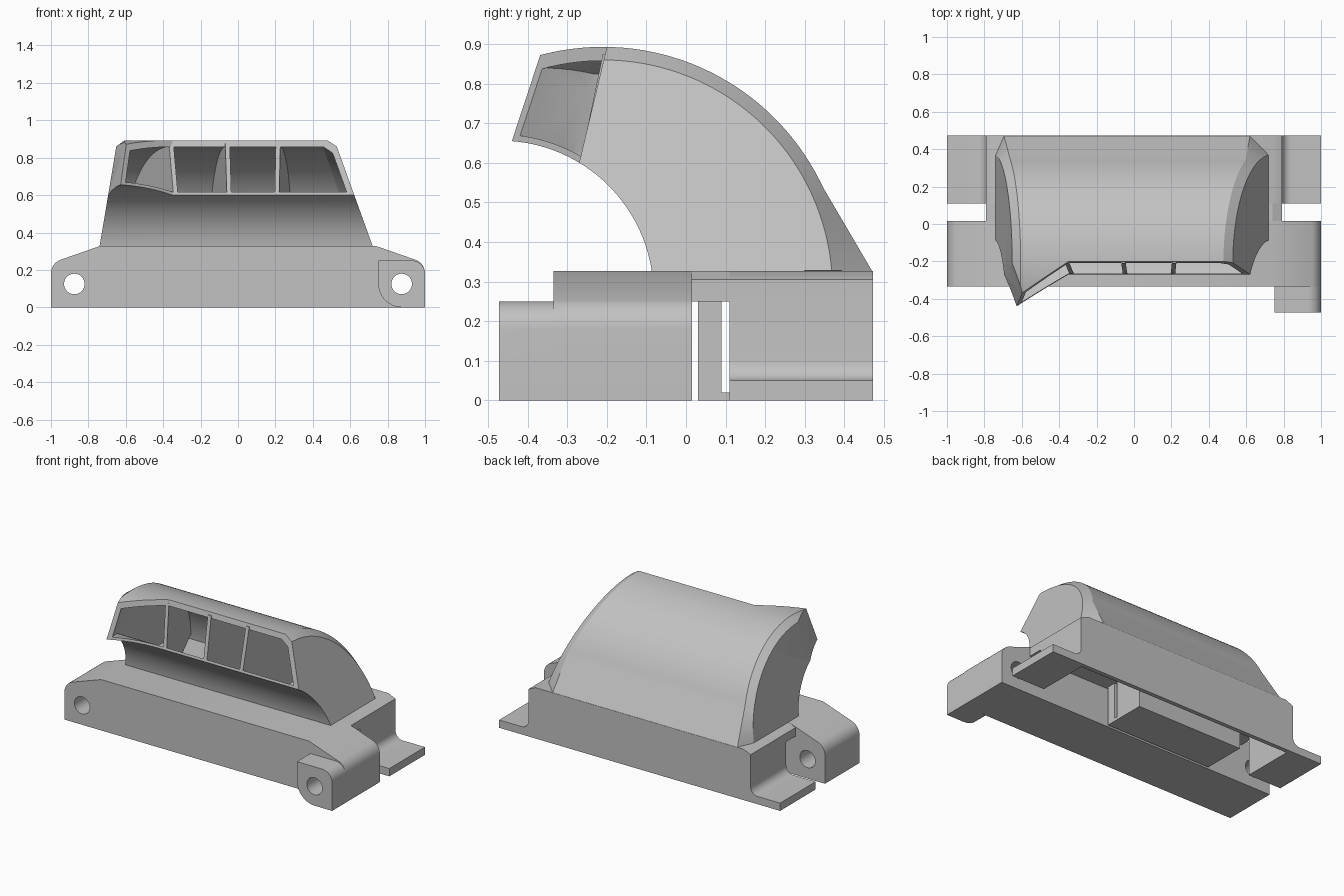
import bpy, bmesh
from math import sin, cos, radians

if "Cube" in bpy.data.objects:
    bpy.data.objects.remove(bpy.data.objects["Cube"])

grey = bpy.data.materials.new("plain grey")
grey.use_nodes = True
grey.diffuse_color = (0.54, 0.54, 0.54, 1)
grey.node_tree.nodes["Principled BSDF"].inputs["Base Color"].default_value = grey.diffuse_color


def loft(name, rings):
    """Closed solid skinned over a list of equal-length rings."""
    bm = bmesh.new()
    rows = [[bm.verts.new(p) for p in r] for r in rings]
    n = len(rows[0])
    for a, b in zip(rows, rows[1:]):
        for i in range(n):
            bm.faces.new((a[i], a[(i + 1) % n], b[(i + 1) % n], b[i]))
    bm.faces.new(rows[0])
    bm.faces.new(rows[-1])
    bmesh.ops.recalc_face_normals(bm, faces=bm.faces)
    me = bpy.data.meshes.new(name)
    bm.to_mesh(me)
    bm.free()
    me.materials.append(grey)
    ob = bpy.data.objects.new(name, me)
    bpy.context.collection.objects.link(ob)
    return ob


def extrude_y(name, outline, y0, y1):
    return loft(name, [[(x, y, z) for x, z in outline] for y in (y0, y1)])


def leaning(name, outline, x_lean=0.0):
    """Tall cutter whose plan outline leans back with the front face."""
    return loft(name, [[(x + x_lean * (z - 0.6), y + 0.239 * (z - 0.6), z) for x, y in outline]
                       for z in (0.4, 1.1)])


def box(name, x0, x1, y0, y1, z0, z1):
    return extrude_y(name, [(x0, z0), (x1, z0), (x1, z1), (x0, z1)], y0, y1)


def arc(cx, cz, r, a0, a1, n=8):
    angles = [radians(a0 + (a1 - a0) * i / n) for i in range(n + 1)]
    return [(cx + r * cos(a), cz + r * sin(a)) for a in angles]


def mirror(points):
    return points + [(-x, z) for x, z in reversed(points)]


def boolean(ob, tool, operation="DIFFERENCE"):
    m = ob.modifiers.new("cut", "BOOLEAN")
    m.operation, m.solver, m.object = operation, "EXACT", tool
    bpy.context.view_layer.objects.active = ob
    bpy.ops.object.modifier_apply(modifier=m.name)
    bpy.data.objects.remove(tool)


def smooth(ob):
    bpy.ops.object.select_all(action="DESELECT")
    ob.select_set(True)
    bpy.context.view_layer.objects.active = ob
    bpy.ops.object.shade_smooth_by_angle(angle=radians(25))


BASE = 0.327


# Curved hood: sections swept around the arc, with a chamfered rim
def side_x(z, side, inset):
    if side < 0:
        return -0.74 + 0.167 * (z - BASE) + inset
    return 0.72 - 0.36 * (z - BASE) - inset


def hood_rings(start, wall_in=0.0, skin_in=0.0, floor_in=0.0, steps=48):
    rings = []
    for i in range(steps + 1):
        t = start + (1 - start) * i / steps
        a = radians(4.7 + 117.3 * t)
        rim_y, rim_z = -0.21 + (0.58 - skin_in) * cos(a), 0.28 + (0.58 - skin_in) * sin(a)
        skin_y, skin_z = -0.21 + (0.613 - skin_in) * cos(a), 0.28 + (0.613 - skin_in) * sin(a)
        k = max(0, 1 - t / 0.17)
        if k and not skin_in:
            knee = radians(25)
            skin_y = 0.47 * k + (-0.21 + 0.613 * cos(knee)) * (1 - k)
            skin_z = BASE * k + (0.28 + 0.613 * sin(knee)) * (1 - k)
        # underside follows its own quarter arc, then runs on level
        b = radians(8.7 + 81.3 * min(t / 0.8, 1))
        r = 0.388 + floor_in
        low_y = -0.47 + r * cos(b) - max(0, t - 0.8) * 0.6
        low_z = 0.268 + r * sin(b)
        ring = []
        for s in (-1, 1):
            rim_x = side_x(rim_z, s, wall_in)
            skin_x = rim_x - s * (0.05 + 0.05 * k if s > 0 else 0.045)
            pts = [(side_x(low_z, s, wall_in), low_y, low_z), (rim_x, rim_y, rim_z),
                   (skin_x, skin_y, skin_z)]
            ring += pts if s < 0 else pts[::-1]
        rings.append(ring)
    return rings


def corner_cutter(inset):
    """Slices off the projecting right front corner."""
    plan = [(-0.713, -0.213), (-0.469, -0.98), (-1.5, -0.98), (-1.5, -0.213)]
    return leaning("corner_trim", [(x + inset, y) for x, y in plan], 0.167)


hood = loft("hood", hood_rings(0))
cabin = loft("cabin_hollow", hood_rings(0.03, 0.035, 0.035, 0.016))
boolean(hood, corner_cutter(0))
boolean(cabin, corner_cutter(0.03))
boolean(hood, cabin)
front = [(-0.35, -0.27), (-1.35, -0.93), (-1.35, -2), (2, -2), (2, -0.27)]
boolean(hood, leaning("front_trim", front))
smooth(hood)

# Cabin partitions: each starts as a window post and splays out to the back skin
partition = arc(-0.21, 0.28, 0.595, 12, 90, 24) + arc(-0.47, 0.268, 0.396, 59, 14, 16)
for i, (x, splay) in enumerate(((-0.34, -0.42), (-0.05, -0.15), (0.21, 0.11))):
    loft(f"cabin_partition_{i + 1}", [[(x + e + splay * (y + 0.25), y, z) for y, z in partition]
                                      for e in (-0.012, 0.012)])

# Front bar with sloping shoulders and pin holes
end = [(1, 0)] + arc(0.92, 0.18, 0.08, 0, 65) + [(0.74, BASE)]
bar = extrude_y("front_bar", mirror(end), -0.335, 0.015)

# Hinge lug on the left end, rounded at its lower inner corner
lug_outline = [(1, 0)] + arc(0.93, 0.18, 0.07, 0, 90) + [(0.75, 0.25)] \
    + arc(0.875, 0.125, 0.125, 180, 270)
lug = extrude_y("hinge_lug", lug_outline, -0.472, -0.33)
boolean(bar, lug, "UNION")
for s in (-1, 1):
    boolean(bar, extrude_y("pin_hole", arc(s * 0.875, 0.125, 0.055, 0, 348.75, 31), -0.6, 0.3))
smooth(bar)

# Rear block with sloped shoulders and filleted flanges, hollow underneath
shoulder = [(0.79, 0.305), (0.74, BASE)]
foot = [(1, 0), (1, 0.05)] + arc(0.84, 0.1, 0.05, 270, 180) + shoulder
block = extrude_y("rear_block", mirror(foot), 0.11, 0.472)
boolean(block, box("underside_pocket", -0.765, 0.765, 0, 0.445, -0.1, 0.29))
smooth(block)

# Bridge across the slot, and the channelled insert hanging below
extrude_y("slot_bridge", mirror([(0.79, 0.25)] + shoulder), 0.012, 0.112)
insert = box("slot_insert", -0.53, 0.22, 0.03, 0.31, 0, 0.3)
boolean(insert, box("insert_channel", -1, 1, 0.09, 0.112, 0.02, 0.25))
